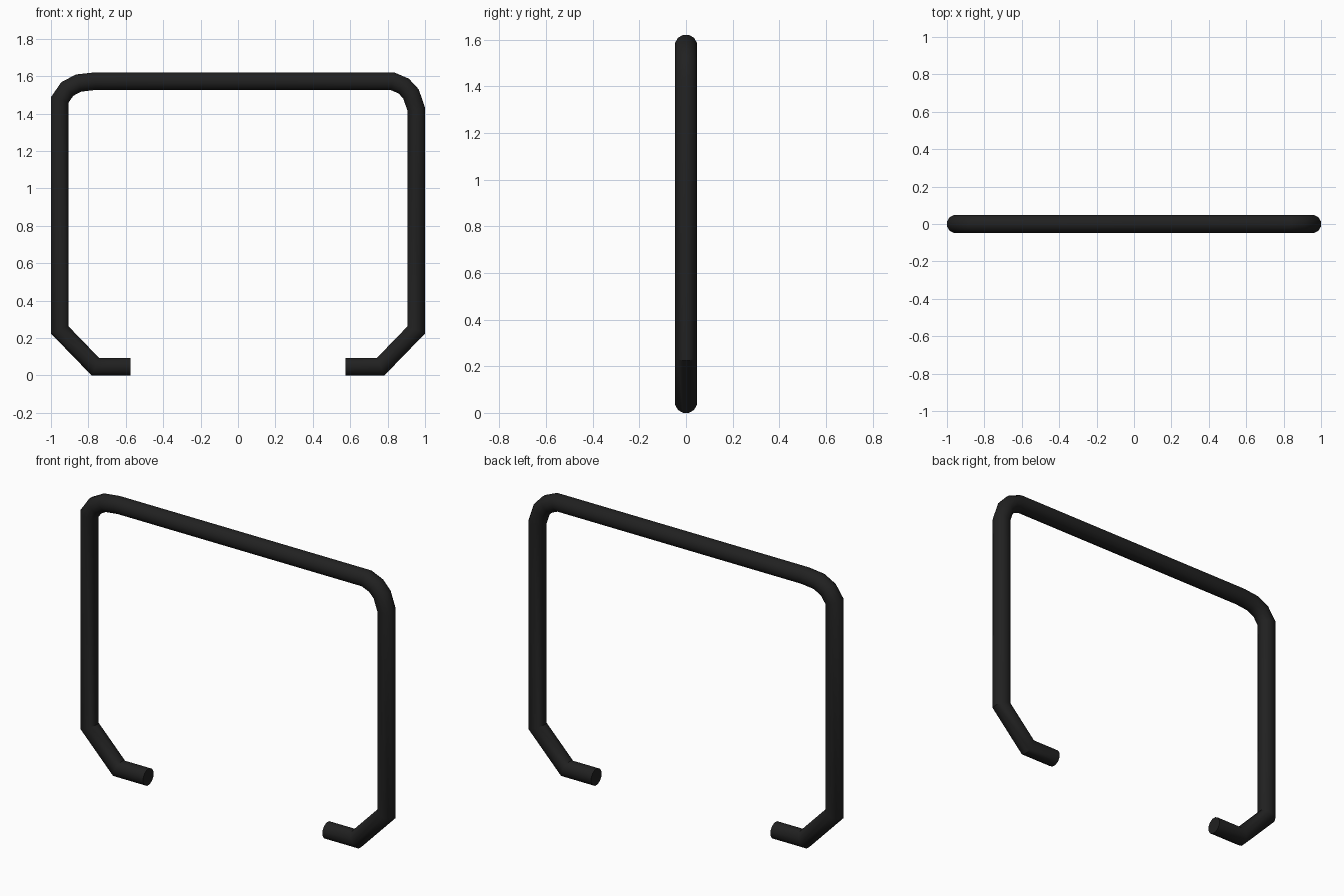
import bpy
import bmesh
import math
from mathutils import Vector

cube = bpy.data.objects.get("Cube")
if cube:
    bpy.data.objects.remove(cube, do_unlink=True)

SIDES = 12
APOTHEM = 0.047
RADIUS = APOTHEM / math.cos(math.pi / SIDES)
X, TOP = 1 - APOTHEM, 1.62 - APOTHEM

black = bpy.data.materials.new("matte black")
black.use_nodes = True
color = (0.015, 0.015, 0.015, 1)
black.diffuse_color = color
black.node_tree.nodes["Principled BSDF"].inputs["Base Color"].default_value = color

# Centre line in the x-z plane: hooked foot, post, rounded corner on each side
foot = [(0.575, APOTHEM), (0.763, APOTHEM), (X, 0.243)]
left_corner = [(X, TOP - 0.15), (X - 0.028, TOP - 0.068),
               (X - 0.067, TOP - 0.026), (X - 0.128, TOP)]
right_corner = [(X, TOP - 0.1), (X - 0.04, TOP - 0.042),
                (X - 0.1, TOP - 0.01), (X - 0.188, TOP)]
right_half = [(-x, z) for x, z in foot + right_corner]
path = [Vector((x, 0, z)) for x, z in right_half + (foot + left_corner)[::-1]]


def sweep_tube(name, points):
    """Sweep a round section along the points with mitred joints and end caps."""
    bm = bmesh.new()
    across = Vector((0, 1, 0))
    rings = []
    for i, p in enumerate(points):
        d_in = (p - points[max(i - 1, 0)]).normalized()
        d_out = (points[min(i + 1, len(points) - 1)] - p).normalized()
        tangent = (d_in + d_out).normalized()
        side = across.cross(tangent)
        direction = d_in if d_in.length else d_out
        side /= tangent.dot(direction)
        ring = []
        for k in range(SIDES):
            a = 2 * math.pi * (k + 0.5) / SIDES
            ring.append(bm.verts.new(p + RADIUS * (math.cos(a) * across + math.sin(a) * side)))
        rings.append(ring)
    for r0, r1 in zip(rings, rings[1:]):
        for k in range(SIDES):
            n = (k + 1) % SIDES
            bm.faces.new((r0[k], r0[n], r1[n], r1[k]))
    bm.faces.new(rings[0])
    bm.faces.new(rings[-1])
    bmesh.ops.recalc_face_normals(bm, faces=bm.faces)
    mesh = bpy.data.meshes.new(name)
    bm.to_mesh(mesh)
    bm.free()
    obj = bpy.data.objects.new(name, mesh)
    bpy.context.collection.objects.link(obj)
    mesh.materials.append(black)
    return obj


# Bent tube frame
frame = sweep_tube("bent_tube_frame", path)
bpy.ops.object.select_all(action="DESELECT")
frame.select_set(True)
bpy.context.view_layer.objects.active = frame
bpy.ops.object.shade_smooth_by_angle(angle=math.radians(35))
